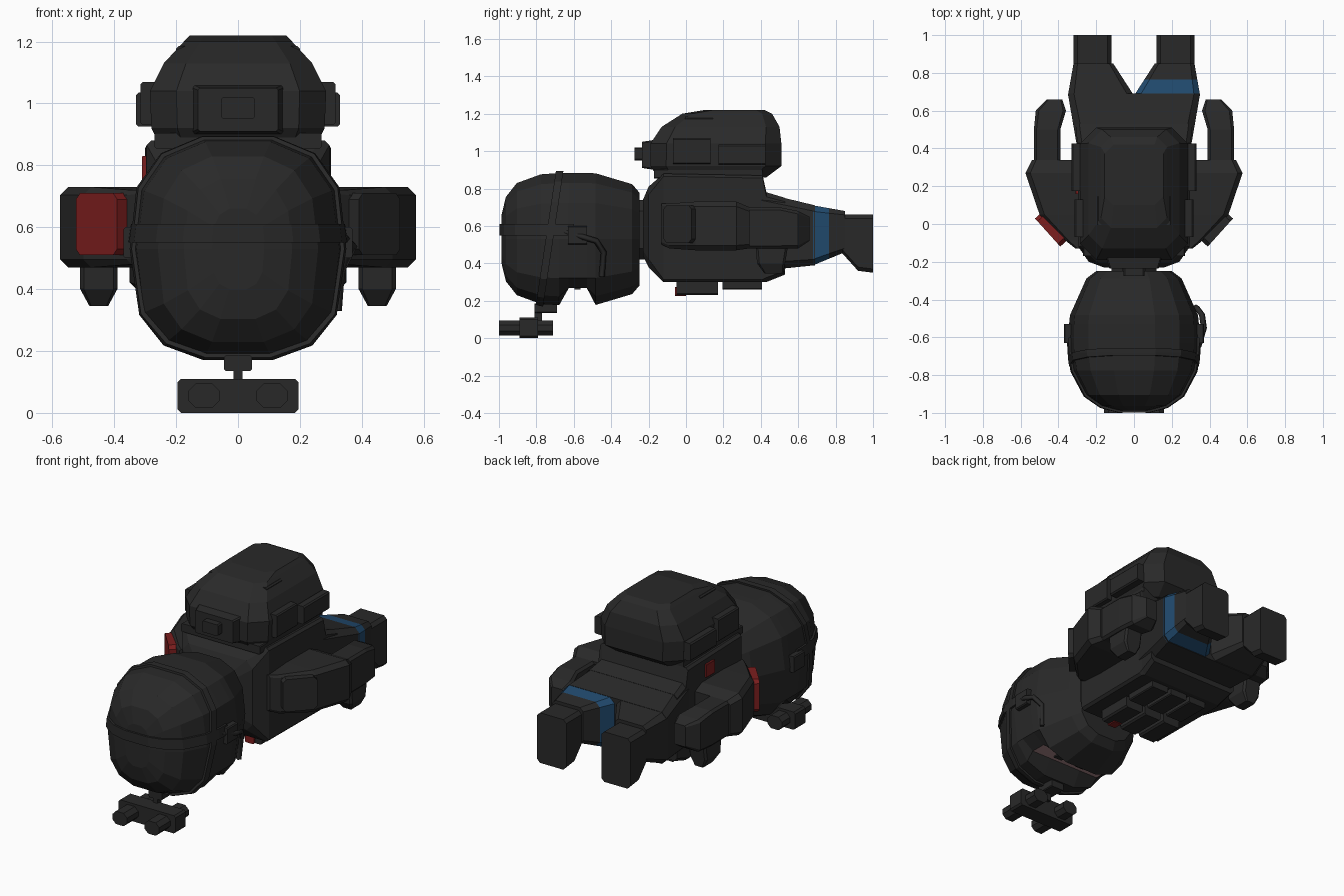
import bpy, bmesh, math
from mathutils import Vector

cube = bpy.data.objects.get("Cube")
if cube:
    bpy.data.objects.remove(cube, do_unlink=True)


def material(name, red, green, blue):
    made = bpy.data.materials.new(name)
    made.use_nodes = True
    made.diffuse_color = (red, green, blue, 1)
    shader = made.node_tree.nodes["Principled BSDF"]
    shader.inputs["Base Color"].default_value = made.diffuse_color
    return made


CHARCOAL = material("charcoal", .022, .022, .022)
RED = material("red patch", .2, .013, .013)
BLUE = material("blue band", .015, .07, .16)
SKIN = material("skin", .4, .24, .25)


def finish(name, bm, *materials, mirror=False):
    """Turn a bmesh into an object, optionally mirrored left to right."""
    bmesh.ops.recalc_face_normals(bm, faces=bm.faces)
    mesh = bpy.data.meshes.new(name)
    bm.to_mesh(mesh)
    bm.free()
    part = bpy.data.objects.new(name, mesh)
    bpy.context.collection.objects.link(part)
    for item in materials:
        mesh.materials.append(item)
    if mirror:
        part.modifiers.new("other side", "MIRROR").use_mirror_merge = False
    return part


def bridge(rings):
    """Join successive rings of points and cap both ends."""
    bm = bmesh.new()
    loops = [[bm.verts.new(point) for point in ring] for ring in rings]
    for near, far in zip(loops, loops[1:]):
        for i in range(len(near)):
            bm.faces.new((near[i - 1], near[i], far[i], far[i - 1]))
    bm.faces.new(loops[0])
    bm.faces.new(loops[-1])
    return bm


def ring(at, wide, low, high, x=0, cut=.2, upright=False):
    """Chamfered rectangle across y, or across z when upright; wide is half the width."""
    middle, half = (low + high) / 2, (high - low) / 2
    c = cut * min(wide, half)
    corner = [(wide, half - c), (wide - c, half)]
    outline = corner + [(-a, b) for a, b in reversed(corner)]
    outline += [(-a, -b) for a, b in outline]
    if upright:
        return [(x + a, middle + b, at) for a, b in outline]
    return [(x + a, at, middle + b) for a, b in outline]


def loft(name, *rings, color=CHARCOAL, mirror=False):
    return finish(name, bridge(rings), color, mirror=mirror)


def box(name, at, size, cut=.2, color=CHARCOAL, mirror=False):
    x, y, z = at
    wide, deep, tall = (length / 2 for length in size)
    ends = [ring(end, wide, z - tall, z + tall, x, cut) for end in (y - deep, y + deep)]
    return loft(name, *ends, color=color, mirror=mirror)


# Helmet: a rounded-square ellipsoid, cut off at the neck
CENTER = Vector((0, -.6, .53))
RADII = Vector((.345, .39, .36))


def rounded(cosine, power):
    return math.copysign(abs(cosine) ** power, cosine)


def helmet_shell(grow=0, opening=()):
    radii = RADII + Vector((grow, grow, grow))
    rings = []
    for t in (-.99, -.93, -.78, -.45, -.2, -.07, .18, .3, .8, .9):
        width, height = ((1 - abs(t) ** p) ** (1 / p) for p in (2.6, 3.4))
        points = []
        for i in range(14):
            angle = math.tau * i / 14
            across = rounded(math.cos(angle), .75) * width
            up = rounded(math.sin(angle), .75 if i < 7 else .65) * height
            if t in opening:
                up = max(up, -.73)
            points.append(CENTER + Vector((across, t, up)) * radii)
        rings.append(points)
    return bridge(rings)


def helmet_slice(name, *planes):
    """Solid part of an enlarged shell on the kept side of every plane."""
    bm = helmet_shell(grow=.012)
    for point, normal in planes:
        bmesh.ops.bisect_plane(bm, geom=bm.verts[:] + bm.edges[:] + bm.faces[:],
                               plane_co=point, plane_no=normal, clear_inner=True)
        bmesh.ops.holes_fill(bm, edges=[edge for edge in bm.edges if edge.is_boundary])
    finish(name, bm, CHARCOAL)


helmet = finish("helmet", helmet_shell(opening=(-.07, .18)), CHARCOAL, SKIN)
for face in helmet.data.polygons:
    # The face shows through the opening on the underside
    in_opening = abs(face.center.y + .58) < .07
    if in_opening and face.center.z < .28 and face.normal.z < -.5:
        face.material_index = 1
box("eye", at=(.08, -.58, .265), size=(.06, .03, .012), mirror=True)

forward, up = Vector((0, -1, 0)), Vector((0, 0, 1))
tilted = forward + up * .15
helmet_slice("helmet_strap", (up * .55, up), (up * .61, -up), (CENTER, forward))
helmet_slice("helmet_rim", (CENTER + forward * .15, -tilted), (CENTER + forward * .11, tilted))
box("strap_clip", at=(.34, -.58, .55), size=(.06, .1, .1), mirror=True)

# Boom hooked over the left side of the helmet
curve = bpy.data.curves.new("boom", "CURVE")
curve.dimensions = "3D"
curve.bevel_depth = .016
curve.bevel_resolution = 0
curve.use_fill_caps = True
path = [(.34, -.65, .57), (.37, -.55, .54), (.36, -.48, .52), (.33, -.44, .46), (.32, -.45, .33)]
spline = curve.splines.new("POLY")
spline.points.add(len(path) - 1)
for knot, point in zip(spline.points, path):
    knot.co = (*point, 1)
boom = bpy.data.objects.new("boom", curve)
curve.materials.append(CHARCOAL)
bpy.context.collection.objects.link(boom)

# Goggles hanging below the brim
box("goggle_mount", at=(0, -.75, .16), size=(.09, .12, .05))
box("goggle_arm", at=(0, -.79, .12), size=(.03, .04, .06))
box("goggle_body", at=(0, -.84, .055), size=(.39, .1, .11))
box("goggle_tube", at=(.11, -.855, .055), size=(.1, .29, .08), cut=.6, mirror=True)

# Neck, torso and hips
box("neck", at=(0, -.23, .58), size=(.24, .1, .32), cut=.5)
loft("torso",
     ring(-.23, wide=.16, low=.44, high=.74),
     ring(-.2, wide=.24, low=.38, high=.81),
     ring(-.12, wide=.295, low=.3, high=.88, cut=.05),
     ring(.41, wide=.3, low=.3, high=.87, cut=.05),
     ring(.43, wide=.3, low=.3, high=.78, cut=.1),
     ring(.53, wide=.31, low=.34, high=.75, cut=.1))
loft("hips",
     ring(.4, wide=.3, low=.36, high=.78),
     ring(.69, wide=.35, low=.39, high=.71))
box("side_tab", at=(-.3, .2, .79), size=(.02, .08, .08), color=RED)


# Legs: each thigh narrows evenly from the hips to the boot
def thigh_ring(t, side):
    inner, outer = .11 * t, .35 - .03 * t
    return ring(.68 + .17 * t, wide=(outer - inner) / 2, low=.39 + .07 * t,
                high=.71 - .03 * t, x=side * (inner + outer) / 2)


for side, color in ((1, BLUE), (-1, CHARCOAL)):
    top, below_band, ankle = (thigh_ring(t, side) for t in (0, .5, 1))
    loft("thigh_band", top, below_band, color=color)
    loft("thigh", below_band, ankle)
loft("boot",
     ring(.83, wide=.1, low=.46, high=.66, x=.22),
     ring(.92, wide=.1, low=.36, high=.66, x=.22),
     ring(1, wide=.1, low=.35, high=.66, x=.22), mirror=True)

# Arms trailing back beside the body
loft("upper_arm",
     ring(-.13, wide=.06, low=.5, high=.72, x=.25),
     ring(-.09, wide=.08, low=.48, high=.72, x=.28),
     ring(.05, wide=.15, low=.47, high=.73, x=.35),
     ring(.27, wide=.16, low=.47, high=.73, x=.415),
     ring(.34, wide=.13, low=.48, high=.7, x=.41), mirror=True)
loft("forearm",
     ring(.32, wide=.07, low=.48, high=.7, x=.46),
     ring(.5, wide=.07, low=.48, high=.7, x=.46),
     ring(.6, wide=.08, low=.48, high=.68, x=.44),
     ring(.66, wide=.04, low=.52, high=.65, x=.42), mirror=True)
loft("hand",
     ring(.345, wide=.03, low=.42, high=.52, x=.45, upright=True),
     ring(.4, wide=.06, low=.38, high=.53, x=.45, upright=True),
     ring(.52, wide=.06, low=.37, high=.55, x=.45, upright=True), mirror=True)
for side, color in ((1, CHARCOAL), (-1, RED)):
    patch = box("shoulder_patch", at=(0, 0, .61), size=(.2, .06, .2), color=color)
    patch.location = (side * .435, -.025, 0)
    patch.rotation_euler.z = side * math.radians(48)

# Pouches under the chest
for column in (-1, 0, 1):
    x = column * .14
    box("magazine_pouch", at=(x, .06, .28), size=(.12, .22, .1))
    box("belt_pouch", at=(x, .3, .29), size=(.12, .21, .06))
box("chest_tab", at=(.12, -.03, .25), size=(.06, .06, .05), color=RED)

# Backpack: straight walls below, a lid that slopes in above
loft("backpack",
     ring(.86, wide=.25, low=-.15, high=.43, cut=.3, upright=True),
     ring(.92, wide=.28, low=-.19, high=.51, cut=.3, upright=True),
     ring(1.04, wide=.285, low=-.19, high=.51, cut=.3, upright=True),
     ring(1.13, wide=.24, low=-.13, high=.5, cut=.3, upright=True),
     ring(1.2, wide=.175, low=-.02, high=.46, cut=.3, upright=True),
     ring(1.22, wide=.155, low=.1, high=.42, cut=.3, upright=True))
box("backpack_base", at=(0, .12, .88), size=(.54, .58, .05))

# Backpack pockets
loft("front_pocket",
     ring(-.235, wide=.13, low=.91, high=1.05, cut=.1),
     ring(-.17, wide=.15, low=.9, high=1.06, cut=.1))
box("pocket_box", at=(0, -.25, .985), size=(.11, .05, .07))
box("side_pouch", at=(.28, .03, 1), size=(.07, .2, .14), mirror=True)
box("rear_pouch", at=(.29, .3, .98), size=(.08, .25, .11), mirror=True)
box("lid_buckle", at=(.16, .07, 1.14), size=(.08, .15, .09), mirror=True)
